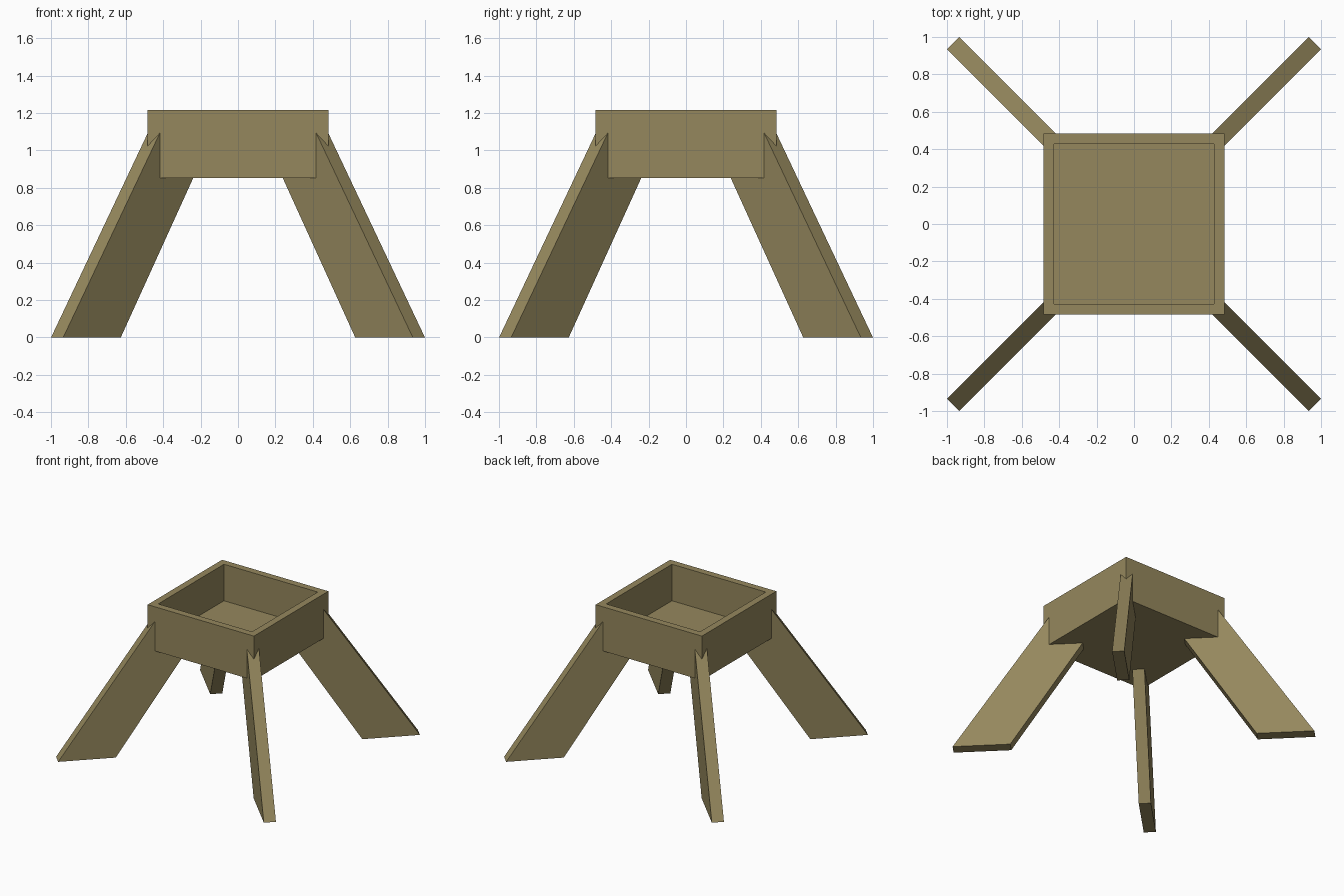
import bpy, bmesh, math
from mathutils import Vector

if "Cube" in bpy.data.objects:
    bpy.data.objects.remove(bpy.data.objects["Cube"])

wood = bpy.data.materials.new("olive wood")
wood.diffuse_color = (0.30, 0.245, 0.11, 1)
wood.use_nodes = True
wood.node_tree.nodes["Principled BSDF"].inputs["Base Color"].default_value = wood.diffuse_color


def add_object(name, bm):
    bmesh.ops.recalc_face_normals(bm, faces=bm.faces[:])
    mesh = bpy.data.meshes.new(name)
    bm.to_mesh(mesh)
    bm.free()
    mesh.materials.append(wood)
    obj = bpy.data.objects.new(name, mesh)
    bpy.context.collection.objects.link(obj)
    return obj


# Open square tray: a block with its top inset and pushed down
HALF, INNER, BOTTOM, TOP, FLOOR = 0.483, 0.403, 0.852, 1.215, 0.915
bm = bmesh.new()
bmesh.ops.create_cube(bm, size=1)
for v in bm.verts:
    v.co = Vector((v.co.x * 2 * HALF, v.co.y * 2 * HALF, TOP if v.co.z > 0 else BOTTOM))
bm.normal_update()
top = max(bm.faces, key=lambda f: f.normal.z)
bmesh.ops.inset_region(bm, faces=[top], thickness=HALF - INNER)
# Extrude the inset face down to the tray floor
res = bmesh.ops.extrude_discrete_faces(bm, faces=[top])
for v in res["faces"][0].verts:
    v.co.z = FLOOR
add_object("tray", bm)

# Slanted plank legs along the diagonals; profile is (offset along x = y, height)
PROFILE = [(0.967, 0), (0.659, 0), (0.259, 0.88), (0.444, 0.88), (0.444, 1.106)]
THICK = 0.0915


def leg(name, angle):
    out = Vector((math.cos(angle), math.sin(angle), 0))
    side = Vector((-out.y, out.x, 0)) * THICK
    bm = bmesh.new()
    verts = [bm.verts.new(out * t * math.sqrt(2) + Vector((0, 0, z)) - side / 2)
             for t, z in PROFILE]
    face = bm.faces.new(verts)
    res = bmesh.ops.extrude_face_region(bm, geom=[face])
    moved = [g for g in res["geom"] if isinstance(g, bmesh.types.BMVert)]
    bmesh.ops.translate(bm, verts=moved, vec=side)
    add_object(name, bm)


for i, name in enumerate(("back_right_leg", "back_left_leg", "front_left_leg", "front_right_leg")):
    leg(name, math.radians(45 + 90 * i))
